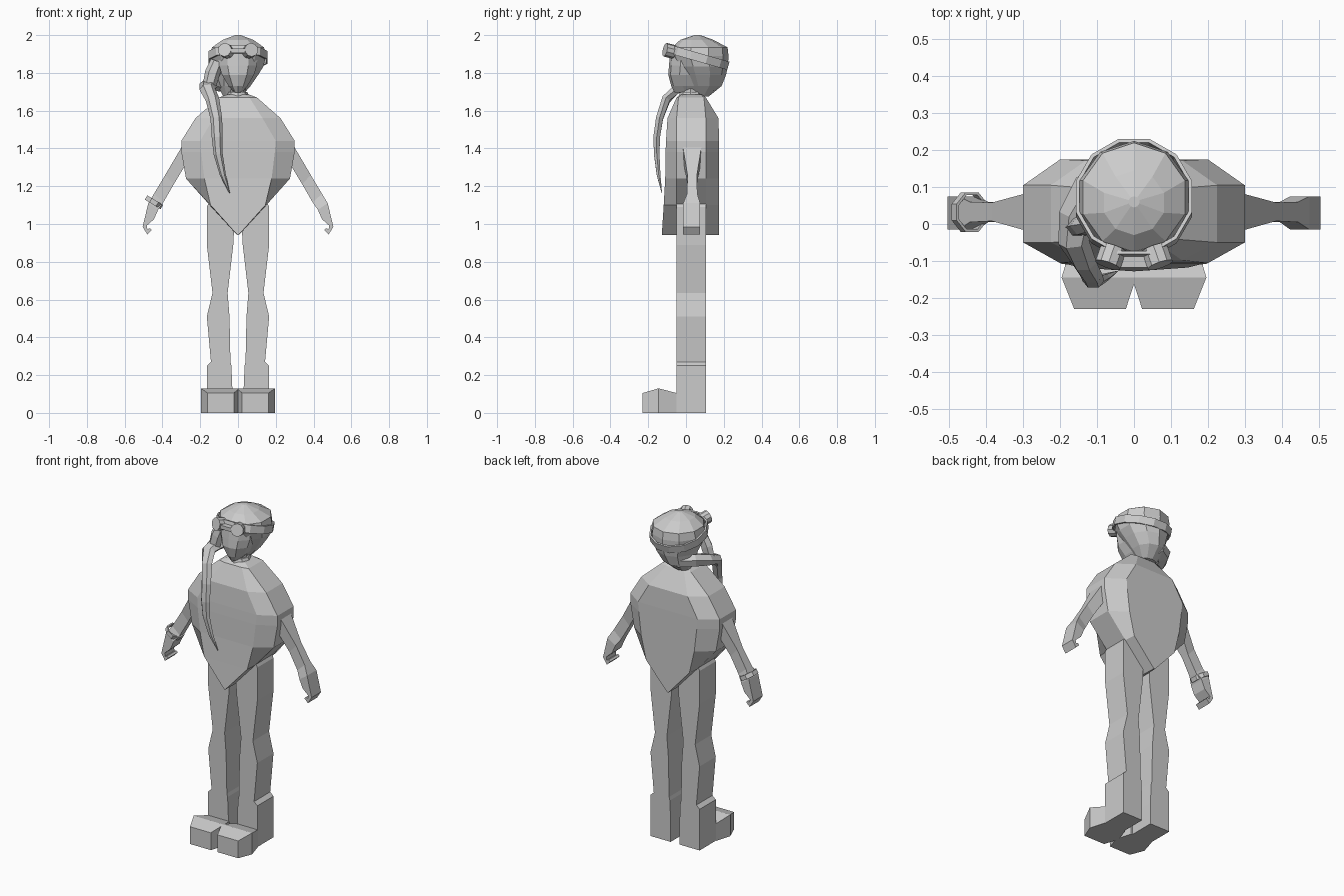
import bpy, bmesh, math
from mathutils import Vector, Matrix

if "Cube" in bpy.data.objects:
    bpy.data.objects.remove(bpy.data.objects["Cube"])

grey = bpy.data.materials.new("plain_grey")
grey.diffuse_color = (0.6, 0.6, 0.6, 1)
grey.use_nodes = True
grey.node_tree.nodes["Principled BSDF"].inputs["Base Color"].default_value = grey.diffuse_color


def finish(bm, name):
    bmesh.ops.recalc_face_normals(bm, faces=bm.faces)
    me = bpy.data.meshes.new(name)
    bm.to_mesh(me)
    bm.free()
    me.materials.append(grey)
    ob = bpy.data.objects.new(name, me)
    bpy.context.collection.objects.link(ob)
    return ob


def loft(name, rings, closed=False):
    """Bridge equal-length rings of points; cap the ends unless closed."""
    bm = bmesh.new()
    vs = [[bm.verts.new(p) for p in r] for r in rings]
    n = len(vs[0])
    pairs = list(zip(vs, vs[1:])) + ([(vs[-1], vs[0])] if closed else [])
    for a, b in pairs:
        for i in range(n):
            j = (i + 1) % n
            bm.faces.new((a[i], a[j], b[j], b[i]))
    if not closed:
        bm.faces.new(vs[0])
        bm.faces.new(vs[-1])
    return finish(bm, name)


def oval(z, rx, y0, y1, n=10, cx=0.0):
    cy, ry = (y0 + y1) / 2, (y1 - y0) / 2
    return [(cx + rx * math.sin(2 * math.pi * i / n),
             cy - ry * math.cos(2 * math.pi * i / n), z) for i in range(n)]


def tube(name, path, n=6):
    """Tapered tube through (x, y, z, radius) points."""
    pts = [Vector(p[:3]) for p in path]
    rings = []
    for i, p in enumerate(pts):
        t = pts[min(i + 1, len(pts) - 1)] - pts[max(i - 1, 0)]
        u = t.cross(Vector((0, 0.6, -1) if abs(t.z) < abs(t.y) else (0, 1, 0))).normalized()
        w = t.cross(u).normalized()
        r = path[i][3]
        rings.append([p + r * (math.cos(a) * u + 0.7 * math.sin(a) * w)
                      for a in (2 * math.pi * k / n for k in range(n))])
    return loft(name, rings)


def band(name, matrix, rx, ry, height, thick, n):
    """Flat strap bent into a ring."""
    rings = []
    for i in range(n):
        a = 2 * math.pi * (i + 0.5) / n
        c, s = math.cos(a), math.sin(a)
        rings.append([matrix @ Vector(((rx + d) * c, (ry + d) * s, h))
                      for d, h in ((0, -height / 2), (thick, -height / 2),
                                   (thick, height / 2), (0, height / 2))])
    return loft(name, rings, closed=True)


# Poncho: eight-sided body closing to a front-to-back edge below
poncho = []
for z, s, p, f, b in ((1.685, .06, .035, -.025, .085), (1.67, .10, .06, -.05, .105),
                      (1.56, .225, .13, -.098, .172), (1.44, .30, .20, -.106, .175),
                      (1.38, .30, .195, -.108, .175), (1.24, .275, .178, -.11, .175),
                      (1.10, .15, .145, -.118, .175), (.943, .006, .004, -.128, .175)):
    sf, sb = max(-.05, f + .01), min(.105, b - .01)
    poncho.append([(p, f, z), (s, sf, z), (s, sb, z), (p, b, z),
                   (-p, b, z), (-s, sb, z), (-s, sf, z), (-p, f, z)])
loft("poncho", poncho)

for side, label in ((1, "left"), (-1, "right")):
    # Leg: square section, width varies with height
    leg = [[(side * i, -.05, z), (side * o, -.05, z), (side * o, .105, z), (side * i, .105, z)]
           for z, i, o in ((1.14, .015, .14), (1.09, .015, .165), (.89, .025, .165),
                           (.635, .055, .135), (.51, .045, .165), (.27, .04, .143),
                           (.25, .035, .165), (.13, .03, .165), (0, .03, .165))]
    loft(label + "_leg", leg)

    # Boot toe: widest in the middle
    toe = [[(side * i, y, 0), (side * o, y, 0), (side * o, y, z), (side * i, y, z)]
           for y, i, o, z in ((-.23, .022, .162, .105), (-.145, -.006, .196, .13),
                              (-.05, .022, .168, .105))]
    loft(label + "_boot_toe", toe)

    # Arm: slopes outward, thin at the elbow
    arm = [[(side * xo, y0, zo), (side * xo, y1, zo), (side * xi, y1, zi), (side * xi, y0, zi)]
           for xo, zo, xi, zi, y0, y1 in ((.285, 1.43, .25, 1.36, -.02, .085),
                                          (.385, 1.26, .34, 1.21, .008, .058),
                                          (.445, 1.16, .395, 1.115, .005, .06),
                                          (.475, 1.11, .423, 1.075, -.015, .075))]
    loft(label + "_arm", arm)

    # Hand: curled outline extruded front to back
    outline = ((.475, 1.11), (.505, .985), (.48, .945), (.457, .968),
               (.466, .978), (.48, .972), (.482, .992), (.445, 1.025), (.423, 1.075))
    loft(label + "_hand", [[(side * x, y, z) for x, z in outline] for y in (-.015, .075)])

# Bracelet
tilt = Matrix.Translation((-.445, .032, 1.115)) @ Matrix.Rotation(math.radians(31), 4, 'Y')
band("bracelet", tilt, .045, .05, .026, .008, 8)

# Neck and collar
loft("neck", [oval(z, .04, -.02, .07, 8) for z in (1.66, 1.76)])
loft("collar", [oval(1.675, .062, -.04, .09, 8), oval(1.70, .048, -.03, .08, 8)])

# Hair: faceted dome, swept down behind
loft("hair", [oval(z, rx, a, b, 10, cx) for z, rx, a, b, cx in (
    (2.0, .015, .045, .075, 0), (1.975, .085, -.03, .145, 0), (1.935, .145, -.075, .22, 0),
    (1.89, .155, -.085, .225, 0), (1.835, .142, -.06, .222, 0), (1.79, .118, -.035, .212, -.005),
    (1.73, .09, .0, .188, -.02), (1.675, .05, .04, .12, -.03))])

# Face: tapers to the chin with a shallow central ridge
loft("face", [[(0, f, z), (w * .55, f + .012, z), (w, f + .06, z), (w, .08, z),
               (-w, .08, z), (-w, f + .06, z), (-w * .55, f + .012, z)]
              for z, w, f in ((1.90, .105, -.085), (1.84, .10, -.09), (1.79, .085, -.094),
                              (1.73, .05, -.078), (1.695, .02, -.06))])

# Side lock: gathers at the nape, wraps over one shoulder and hangs in front
tube("hair_lock", [(-.04, .14, 1.735, .055), (-.12, .09, 1.745, .055), (-.155, .02, 1.735, .05),
                   (-.163, -.05, 1.715, .042), (-.135, -.105, 1.66, .036), (-.115, -.14, 1.56, .031),
                   (-.11, -.155, 1.46, .029), (-.105, -.155, 1.37, .024),
                   (-.08, -.145, 1.26, .016), (-.045, -.128, 1.165, .002)])
# Upper lock joining the side of the head to the gathered hair
tube("temple_lock", [(-.11, .0, 1.86, .035), (-.135, -.005, 1.80, .04), (-.155, -.01, 1.72, .035)])

# Headband strap, tilted down at the back
strap = Matrix.Translation((0, .068, 1.882)) @ Matrix.Rotation(math.radians(-16), 4, 'X')
band("goggle_strap", strap, .153, .158, .045, .01, 12)

# Goggles: two splayed cups and a bridge
for sx, label in ((1, "left"), (-1, "right")):
    bm = bmesh.new()
    bmesh.ops.create_cone(bm, cap_ends=True, segments=10, radius1=.037, radius2=.037, depth=.05)
    aim = Vector((sx * .35, -1, .25)).to_track_quat('Z', 'Y').to_matrix().to_4x4()
    bm.transform(Matrix.Translation((sx * .063, -.088, 1.917)) @ aim)
    finish(bm, label + "_goggle")
loft("goggle_bridge", [[(x, y, z) for y, z in ((-.118, 1.905), (-.085, 1.905),
                                               (-.085, 1.928), (-.118, 1.928))]
                       for x in (-.04, .04)])
